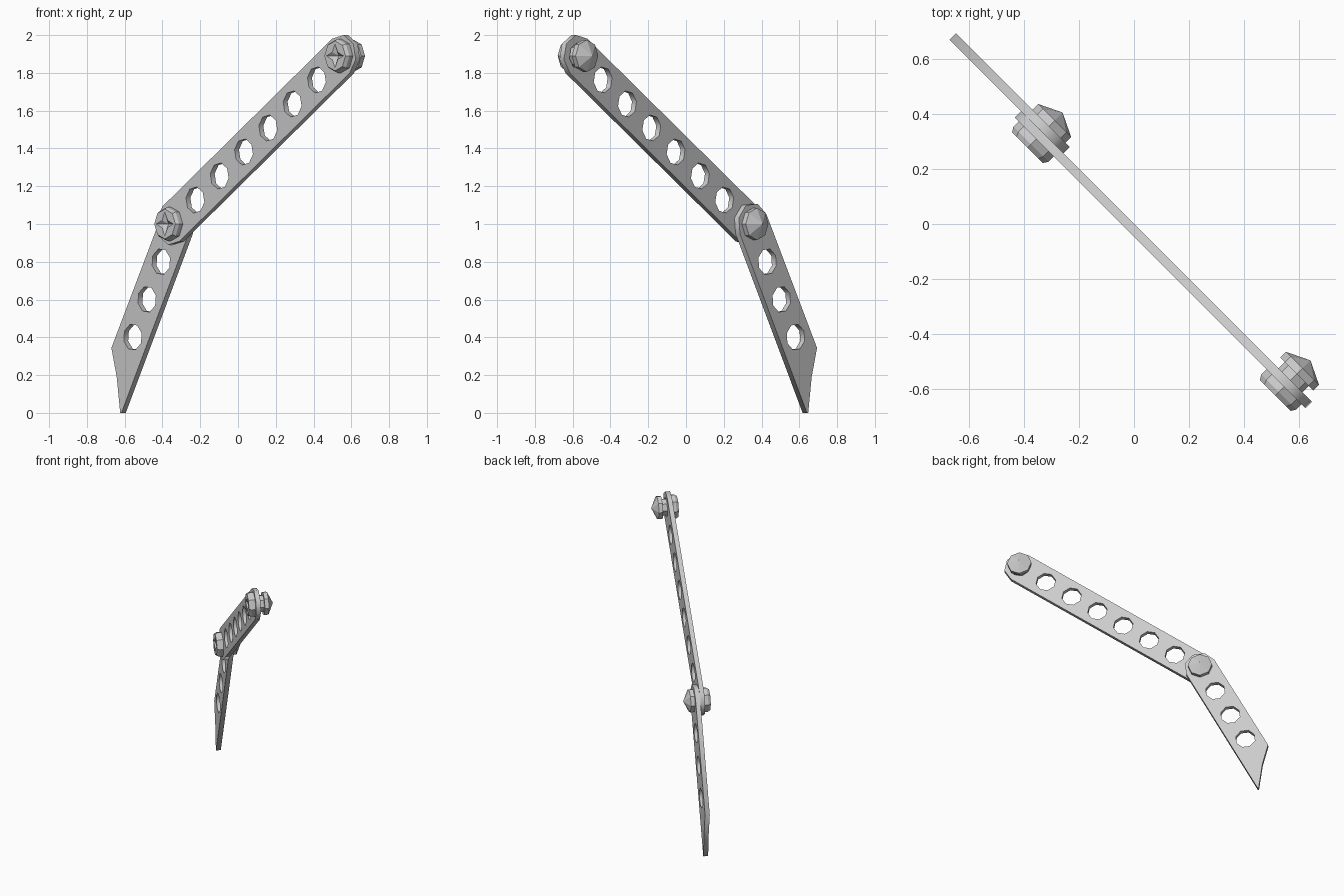
import bpy, bmesh
from math import cos, sin, pi, radians, sqrt
from mathutils import Matrix, Vector

if "Cube" in bpy.data.objects:
    bpy.data.objects.remove(bpy.data.objects["Cube"])

S = 1 / sqrt(2)
# local x = along the diagonal, local y = up, local z = towards front-left
FRAME = Matrix(((S, 0, -S, 0), (-S, 0, -S, 0), (0, 1, 0, 0), (0, 0, 0, 1)))
JOINT, END = Vector((-0.47, 1.0)), Vector((0.804, 1.89))
T = 0.033          # plate thickness
R = 0.112          # half width of a plate
HOLE = 0.07


def arc(c, r, start, count, step=45):
    return [(c[0] + r * cos(radians(start + step * i)),
             c[1] + r * sin(radians(start + step * i))) for i in range(count)]


def plate(name, outline, holes, z):
    """Flat plate with octagonal holes, from a filled 2D curve."""
    cu = bpy.data.curves.new(name + "_profile", 'CURVE')
    cu.dimensions = '2D'
    cu.fill_mode = 'BOTH'
    cu.extrude = T / 2
    for pts in [outline] + holes:
        sp = cu.splines.new('POLY')
        sp.points.add(len(pts) - 1)
        for p, co in zip(sp.points, pts):
            p.co = (co[0], co[1], 0, 1)
        sp.use_cyclic_u = True
    tmp = bpy.data.objects.new(name + "_tmp", cu)
    bpy.context.collection.objects.link(tmp)
    dg = bpy.context.evaluated_depsgraph_get()
    me = bpy.data.meshes.new_from_object(tmp.evaluated_get(dg))
    bpy.data.objects.remove(tmp)
    me.name = name
    me.transform(FRAME @ Matrix.Translation((0, 0, z)))
    ob = bpy.data.objects.new(name, me)
    bpy.context.collection.objects.link(ob)


# upper arm: rounded at both ends
d = END - JOINT
ang = 35
outline = arc(END, R, ang - 90, 5) + arc(JOINT, R, ang + 90, 5)
holes = [arc(JOINT + d * i / 7, HOLE, ang, 8) for i in range(8)]
plate("upper_arm", outline, holes, T / 2)

# lower arm: rounded at the joint, pointed at the foot
ang = 62
d = Vector((-cos(radians(ang)), -sin(radians(ang))))
outline = arc(JOINT, R, ang - 90, 5) + [(-0.948, 0.344), (-0.908, 0.19),
                                        (-0.882, 0), (-0.873, 0)]
holes = [arc(JOINT + d * 0.226 * i, HOLE, ang, 8) for i in range(4)]
plate("lower_arm", outline, holes, -T / 2)


def bolt(name, c):
    """Octagonal bolt: star recess in the head, cone on the far end."""
    bm = bmesh.new()

    def ring(r, z, r2=None):
        rr = [r if i % 2 == 0 else (r2 or r) for i in range(8)]
        return [bm.verts.new((c[0] + rr[i] * cos(i * pi / 4),
                              c[1] + rr[i] * sin(i * pi / 4), z)) for i in range(8)]

    rings = [ring(0.085, -0.062), ring(0.085, -T), ring(0.062, -T), ring(0.062, T),
             ring(0.09, T), ring(0.09, 0.06), ring(0.079, 0.078),
             ring(0.064, 0.078, 0.028)]
    for a, b in zip(rings, rings[1:]):
        for i in range(8):
            j = (i + 1) % 8
            bm.faces.new((a[i], a[j], b[j], b[i]))
    # cone tip and the recess floor
    for rg, z in ((rings[0], -0.103), (rings[-1], 0.05)):
        tip = bm.verts.new((c[0], c[1], z))
        for i in range(8):
            bm.faces.new((rg[i], rg[(i + 1) % 8], tip))
    bmesh.ops.recalc_face_normals(bm, faces=bm.faces)
    bm.transform(FRAME)
    me = bpy.data.meshes.new(name)
    bm.to_mesh(me)
    bm.free()
    bpy.context.collection.objects.link(bpy.data.objects.new(name, me))


bolt("joint_bolt", JOINT)
bolt("end_bolt", END)
